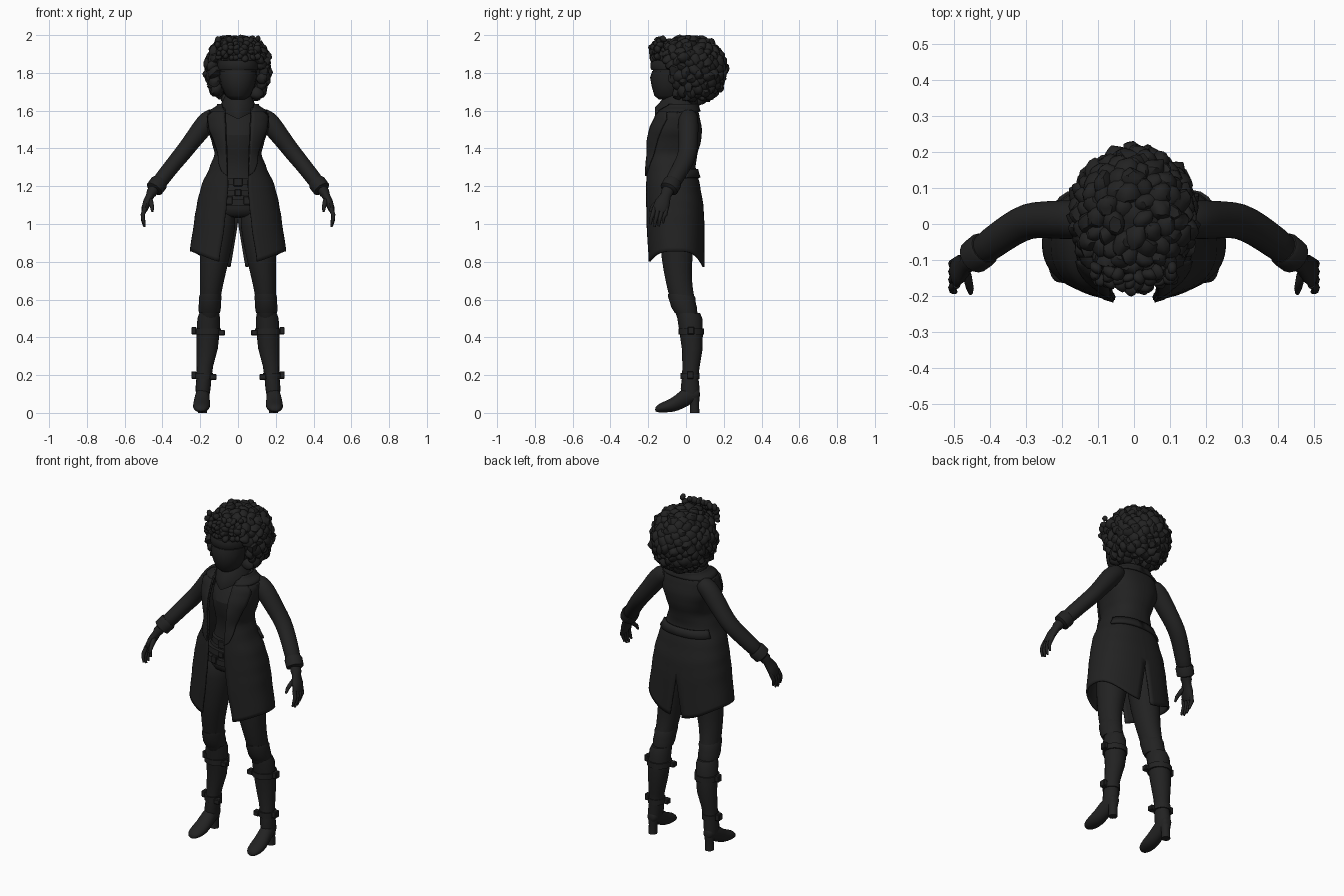
import bpy, bmesh, math, random
from mathutils import Vector, Matrix, noise

if "Cube" in bpy.data.objects:
    bpy.data.objects.remove(bpy.data.objects["Cube"])
random.seed(4)
black = bpy.data.materials.new("soft black")
black.use_nodes = True
tone = (0.016, 0.016, 0.016, 1)
black.diffuse_color = tone
black.node_tree.nodes["Principled BSDF"].inputs["Base Color"].default_value = tone


def finish(name, bm, mirror=False, thick=0, subsurf=0, angle=50):
    bmesh.ops.recalc_face_normals(bm, faces=bm.faces)
    me = bpy.data.meshes.new(name)
    bm.to_mesh(me)
    bm.free()
    me.materials.append(black)
    ob = bpy.data.objects.new(name, me)
    bpy.context.collection.objects.link(ob)
    bpy.ops.object.select_all(action='DESELECT')
    ob.select_set(True)
    bpy.context.view_layer.objects.active = ob
    bpy.ops.object.shade_smooth_by_angle(angle=math.radians(angle))
    if thick:
        m = ob.modifiers.new("thickness", 'SOLIDIFY')
        m.thickness, m.offset = thick, 0
    if subsurf:
        m = ob.modifiers.new("smooth", 'SUBSURF')
        m.levels = m.render_levels = subsurf
    if mirror:
        ob.modifiers.new("mirror", 'MIRROR')
    return ob


def add_loft(bm, rings, n=14, axis=None, ref=(1, 0, 0)):
    """Skin ellipses (x, y, z, half width along ref, half depth) along a path."""
    pts = [Vector(r[:3]) for r in rings]
    loops = []
    for i, r in enumerate(rings):
        t = Vector(axis) if axis else (pts[min(i + 1, len(pts) - 1)] - pts[max(i - 1, 0)]).normalized()
        u = Vector(ref)
        u = (u - t * u.dot(t)).normalized()
        v = t.cross(u)
        loops.append([bm.verts.new(pts[i] + u * r[3] * math.cos(a) + v * r[4] * math.sin(a))
                      for a in (2 * math.pi * k / n for k in range(n))])
    for a, b in zip(loops, loops[1:]):
        for k in range(n):
            bm.faces.new((a[k], a[(k + 1) % n], b[(k + 1) % n], b[k]))
    bm.faces.new(loops[0])
    bm.faces.new(loops[-1])


def loft(name, rings, n=14, axis=None, ref=(1, 0, 0), **kw):
    bm = bmesh.new()
    add_loft(bm, rings, n, axis, ref)
    return finish(name, bm, **kw)


def boxes(name, items, bevel=0.004, **kw):
    bm = bmesh.new()
    for loc, size in items:
        bmesh.ops.create_cube(bm, size=1, matrix=Matrix.Translation(loc) @ Matrix.Diagonal((*size, 1)))
    bmesh.ops.bevel(bm, geom=bm.edges[:], offset=bevel, segments=1, affect='EDGES')
    return finish(name, bm, angle=30, **kw)


def table(rows, z):
    """Interpolate a table sorted from high to low z."""
    for a, b in zip(rows, rows[1:]):
        if z >= b[0]:
            f = min(1, max(0, (a[0] - z) / (a[0] - b[0])))
            f = f * f * (3 - 2 * f) * 0.5 + f * 0.5
            return [p + (q - p) * f for p, q in zip(a[1:], b[1:])]
    return rows[-1][1:]


UP = (0, 0, 1)

# Torso under the coat, and neck
loft("shirt_and_hips", [(0, 0, 1.62, .06, .05), (0, -.02, 1.57, .12, .075), (0, -.055, 1.47, .125, .11),
     (0, -.045, 1.38, .105, .085), (0, -.04, 1.28, .10, .07), (0, -.05, 1.17, .145, .09),
     (0, -.045, 1.07, .165, .105), (0, -.045, 1.03, .12, .08)], 24, UP, subsurf=1)
loft("neck", [(0, -.02, 1.56, .06, .055), (0, -.03, 1.72, .055, .055)], 16, UP)

# Legs
loft("legs", [(.10, -.045, 1.12, .085, .095), (.105, -.045, 1.0, .10, .10), (.122, -.05, .82, .08, .084),
     (.138, -.04, .70, .064, .07), (.147, -.022, .61, .056, .068), (.15, 0, .54, .05, .06),
     (.155, .02, .46, .05, .055)], 16, UP, mirror=True, subsurf=1)
loft("knee_wraps", [(.145, -.03, .63, .055, .066), (.147, -.022, .61, .06, .072), (.149, -.016, .58, .058, .068),
     (.15, -.01, .56, .06, .068), (.151, 0, .53, .056, .06)], 16, UP, mirror=True)

# Boots: shaft, foot and heel
loft("boot_shafts", [(.152, .012, .53, .052, .062), (.155, .02, .50, .06, .066), (.158, .027, .43, .061, .062),
     (.163, .033, .34, .056, .055), (.175, .027, .25, .044, .046), (.18, .022, .19, .04, .043),
     (.185, .022, .13, .04, .05), (.187, .022, .08, .034, .045)], 16, UP, mirror=True)
loft("boot_feet", [(.197, -.164, .017, .015, .010), (.196, -.15, .024, .036, .022), (.194, -.11, .032, .047, .031),
     (.192, -.06, .046, .046, .042), (.19, -.02, .075, .041, .055), (.187, .03, .097, .037, .05),
     (.186, .062, .10, .03, .036), (.186, .074, .10, .018, .02)], 14, (0, 1, 0), mirror=True, subsurf=1)
loft("boot_heels", [(.186, .042, .10, .032, .032), (.187, .045, .05, .024, .024), (.188, .046, 0, .025, .025)],
     12, UP, mirror=True)

# Boot straps with buckles
for level, x, y, rx, ry, low in ((.43, .158, .027, .069, .068, "upper"), (.195, .18, .022, .047, .05, "lower")):
    loft(low + "_boot_straps", [(x, y, level + .016, rx, ry), (x, y, level - .016, rx, ry)], 16, UP, mirror=True)
    boxes(low + "_boot_buckles", [((x + rx + .007, y, level + .005), (.026, .036, .04)),
          ((x - rx - .002, y - .025, level - .005), (.036, .034, .03))], mirror=True)

# Coat outline rows: z, half width, front y, back y, front opening half width
COAT = [(1.63, .085, -.10, .045, .07), (1.58, .16, -.155, .065, .065), (1.50, .158, -.19, .08, .062),
        (1.44, .135, -.205, .075, .06), (1.37, .118, -.207, .055, .057), (1.30, .145, -.208, .045, .054),
        (1.20, .19, -.209, .07, .052), (1.10, .211, -.209, .088, .06), (1.0, .226, -.208, .093, .072),
        (.80, .25, -.20, .094, .10)]


def coat_point(z, u, grow=0.0):
    rx, front, back, gap = table(COAT, z)
    power = .85
    slit = max(0, 1.02 - z) * .18
    start = math.asin(min(1, (gap / rx) ** (1 / power)))
    end = math.pi - math.asin((slit / rx) ** (1 / power))
    a = start + (end - start) * u
    c = math.cos(a)
    mid, half = (front + back) / 2, (back - front) / 2
    x = (rx + grow) * max(0, math.sin(a)) ** power
    y = mid - (half + grow) * math.copysign(abs(c) ** power, c)
    hem = .855 - .065 * max(0, c) ** 3 - .085 * max(0, -c) ** 3
    return Vector((x, y, z + (hem - .80) * min(1, max(0, (1.2 - z) / .4))))


def sheet(name, nz, nu, place, thick):
    bm = bmesh.new()
    grid = [[bm.verts.new(place(i / nz, j / nu)) for j in range(nu + 1)] for i in range(nz + 1)]
    for a, b in zip(grid, grid[1:]):
        for j in range(nu):
            bm.faces.new((a[j], a[j + 1], b[j + 1], b[j]))
    return finish(name, bm, mirror=True, thick=thick)


sheet("coat", 36, 28, lambda v, u: coat_point(1.63 - .83 * v, u), .01)
sheet("lapels", 18, 6, lambda v, u: coat_point(1.615 - .36 * v, u * .34 * min(1, v * 4 + .45) * (1 - v) ** .6, .010), .008)
sheet("collar", 4, 16, lambda v, u: coat_point(1.595 + .04 * v, u, .014 + .006 * v), .009)
sheet("back_belt", 2, 10, lambda v, u: coat_point(1.29 - .045 * v, .62 + .38 * u, .012), .012)

# Sleeves, cuffs and elbow folds
SIDE = (0, 1, 0)
loft("sleeves", [(.10, .015, 1.585, .045, .04), (.155, .012, 1.555, .055, .056), (.20, .012, 1.495, .055, .054),
     (.25, .012, 1.43, .052, .047), (.295, .01, 1.372, .051, .046), (.34, -.015, 1.318, .049, .043),
     (.39, -.05, 1.255, .046, .042), (.435, -.085, 1.195, .044, .042)], 16, None, SIDE, mirror=True, subsurf=1)
loft("cuffs", [(.413, -.067, 1.225, .045, .043), (.419, -.072, 1.217, .05, .048), (.443, -.09, 1.185, .049, .047),
     (.446, -.093, 1.18, .036, .034)], 16, None, SIDE, mirror=True)

# Gloved hands with fingers
bm = bmesh.new()
add_loft(bm, [(.435, -.085, 1.20, .03, .026), (.458, -.102, 1.165, .033, .028), (.465, -.108, 1.15, .028, .022),
              (.482, -.124, 1.115, .040, .021), (.494, -.135, 1.08, .042, .018), (.498, -.139, 1.065, .036, .012)],
         12, None, SIDE)
for i in range(4):
    y, drop = -.168 + .022 * i, (.012, 0, .004, .02)[i]
    add_loft(bm, [(.492, y, 1.085, .011, .012), (.504, y - .008, 1.05, .0115, .0115),
                  (.503, y - .016, 1.018 + drop, .010, .010), (.495, y - .02, .985 + drop, .006, .006)], 8, None, SIDE)
add_loft(bm, [(.472, -.118, 1.14, .016, .014), (.461, -.15, 1.115, .014, .013), (.455, -.178, 1.09, .011, .011),
              (.453, -.192, 1.065, .006, .006)], 8, None, SIDE)
finish("gloved_hands", bm, mirror=True)

# Waist belts, buckle and pouches
for i, (z, r) in enumerate(((1.225, .118), (1.165, .15), (1.115, .162))):
    loft("waist_belt_%d" % (i + 1), [(0, -.05, z + .016, r, .098 + i * .008), (0, -.05, z - .016, r + .004, .101 + i * .008)], 24, UP)
boxes("belt_buckle", [((0, -.15, 1.222), (.05, .02, .045)), ((0, -.158, 1.165), (.036, .016, .036))])
boxes("belt_pouches", [((.045, -.152, 1.125), (.034, .03, .045))], mirror=True)

# Head, lower face mask, blindfold and neck scarf
loft("head", [(0, -.09, 1.665, .035, .04), (0, -.085, 1.69, .065, .075), (0, -.07, 1.74, .09, .105),
     (0, -.06, 1.82, .10, .12), (0, -.05, 1.89, .10, .12), (0, -.04, 1.95, .06, .07)], 20, UP, subsurf=1)
loft("face_mask", [(0, -.09, 1.66, .042, .055), (0, -.09, 1.68, .066, .078), (0, -.085, 1.73, .089, .097),
     (0, -.08, 1.775, .098, .11), (0, -.075, 1.81, .10, .104)], 20, UP)
loft("blindfold", [(0, -.07, 1.865, .106, .113), (0, -.07, 1.85, .109, .119), (0, -.07, 1.825, .109, .118),
     (0, -.07, 1.815, .106, .113)], 20, UP)
bm = bmesh.new()
add_loft(bm, [(0, -.045, 1.69, .062, .066), (0, -.045, 1.66, .078, .08), (0, -.04, 1.63, .092, .095),
              (0, -.035, 1.605, .10, .10)], 28, UP)
for v in bm.verts:                       # pull the front down to a point
    if v.co.z < 1.64 and v.co.y < -.04:
        reach = max(0, 1 - abs(v.co.x) / .1)
        v.co.z -= .05 * reach * (1.64 - v.co.z) / .035
        v.co.y -= .03 * reach
finish("neck_scarf", bm)

# Curly hair: a full cap covered in clustered curls
def curl(bm, at, r):
    spin = Matrix.Rotation(random.uniform(0, 6), 4, Vector((random.random(), random.random(), 1)))
    shape = Matrix.Diagonal((r * 1.15, r * .8, r, 1))
    new = bmesh.ops.create_icosphere(bm, subdivisions=2, radius=1, matrix=Matrix.Translation(at) @ spin @ shape)["verts"]
    for v in new:
        v.co += (v.co - at) * .3 * noise.noise(v.co * 45)


bm = bmesh.new()
bmesh.ops.create_icosphere(bm, subdivisions=4, radius=1,
                           matrix=Matrix.Translation((0, .03, 1.825)) @ Matrix.Diagonal((.158, .148, .155, 1)))
for v in bm.verts:
    v.co += (v.co - Vector((0, .03, 1.825))) * .1 * noise.noise(v.co * 22)
COUNT = 230
for i in range(COUNT):
    h = 1 - 2 * (i + .5) / COUNT
    a = i * 2.39996
    ring = math.sqrt(1 - h * h)
    wide = ring ** .75
    p = Vector((.152 * wide * math.cos(a), .015 + .165 * wide * math.sin(a), 1.815 + .158 * h))
    p.y += .012 * (1 - abs(h)) if p.y > 0 else 0
    if p.y < -.05 and p.z < 1.87 and abs(p.x) < .12 or (h < -.75 and p.y < .02 and abs(p.x) < .09):
        continue
    curl(bm, p, random.uniform(.026, .038))
finish("curly_hair", bm, angle=40)

bm = bmesh.new()
for row in range(5):
    for k in range(8):
        x = (k - 3.5) * .028 + random.uniform(-.008, .008)
        z = 1.885 + row * .022 + random.uniform(-.007, .007)
        curl(bm, Vector((x, -.182 + abs(x) * .3 + max(0, row - 2) * .015, z)), random.uniform(.015, .021))
finish("fringe_curls", bm, angle=40)
